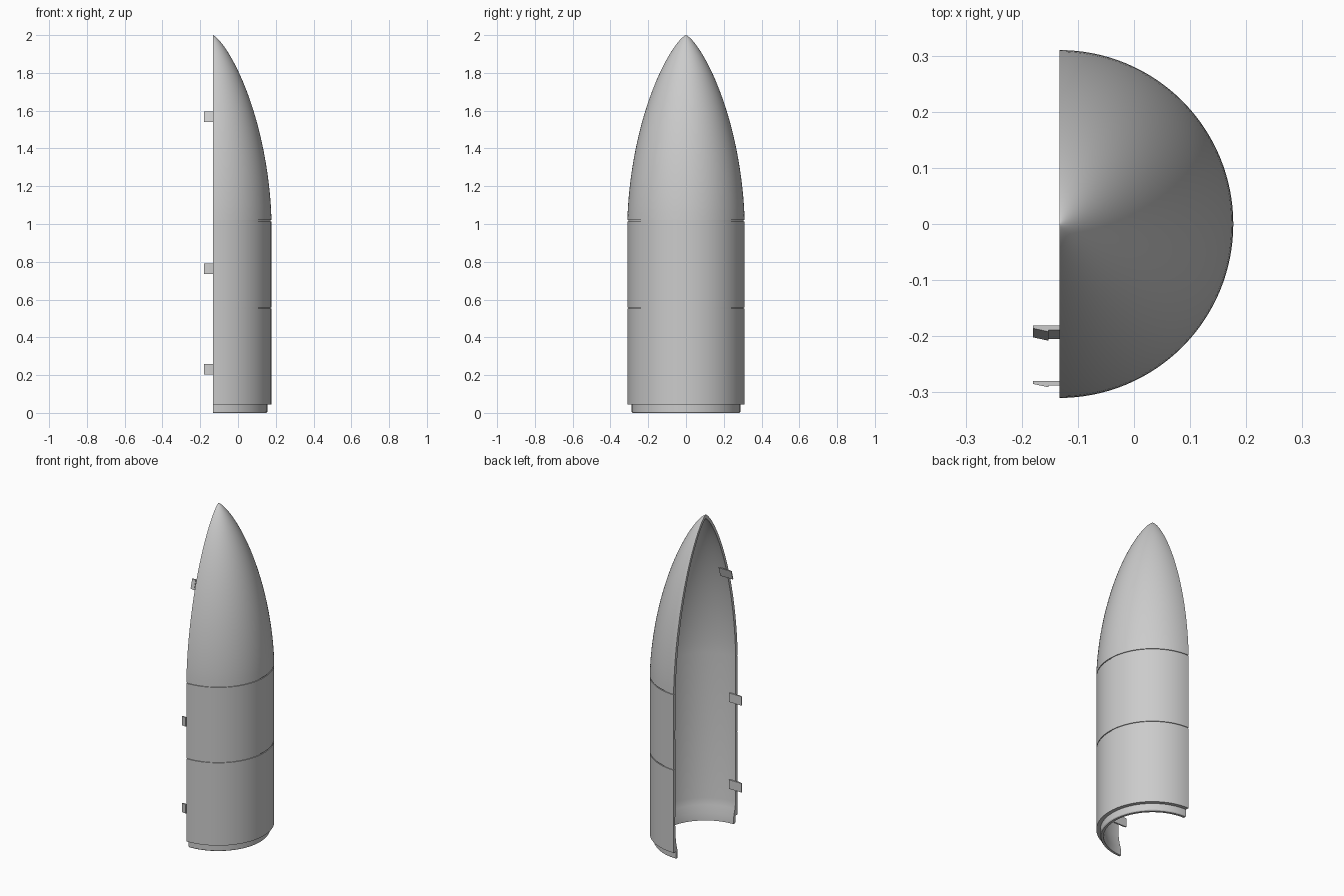
import bpy, bmesh
from math import pi, sin, cos, acos, sqrt

if "Cube" in bpy.data.objects:
    bpy.data.objects.remove(bpy.data.objects["Cube"], do_unlink=True)

AXIS_X = -0.133          # centre axis, also the split plane
R_OUT, R_IN = 0.31, 0.29
NOSE_Z = 1.02            # where the nose begins
SEGMENTS = 64

grey = bpy.data.materials.new("light_grey")
grey.use_nodes = True
grey.diffuse_color = (0.6, 0.6, 0.6, 1)
grey.node_tree.nodes["Principled BSDF"].inputs["Base Color"].default_value = (0.6, 0.6, 0.6, 1)


def make_object(name, bm):
    bmesh.ops.recalc_face_normals(bm, faces=bm.faces[:])
    mesh = bpy.data.meshes.new(name)
    bm.to_mesh(mesh)
    bm.free()
    mesh.materials.append(grey)
    obj = bpy.data.objects.new(name, mesh)
    bpy.context.collection.objects.link(obj)
    return obj


def nose_radius(z, radius, tip):
    # rounded low-drag curve, tangent to the cylinder
    a = acos(max(-1, min(1, 1 - 2 * (tip - z) / (tip - NOSE_Z))))
    return radius * sqrt(max(0, a - sin(2 * a) / 2 + 0.32 * sin(a) ** 3) / pi)


def nose(radius, tip, steps=40):
    # points crowd together towards the tip
    for i in range(1, steps + 1):
        z = NOSE_Z + (tip - NOSE_Z) * sin(i / steps * pi / 2)
        yield (0 if i == steps else nose_radius(z, radius, tip), z)


def groove(z, w=0.003, d=0.005):
    return [(R_OUT, z - w), (R_OUT - d, z - w), (R_OUT - d, z + w), (R_OUT, z + w)]


# Half shell: lip, two seam grooves and nose outside, smooth wall inside
profile = [(0.27, 0), (0.284, 0), (0.288, 0.006), (0.288, 0.045), (R_OUT, 0.045)]
profile += groove(0.555) + groove(NOSE_Z - 0.003) + list(nose(R_OUT, 2.0))
profile += list(nose(R_IN, 1.975))[::-1]
profile += [(R_IN, NOSE_Z), (R_IN, 0.13), (0.284, 0.09), (0.272, 0.045)]

bm = bmesh.new()
rings = []
for s in range(SEGMENTS + 1):
    a = -pi / 2 + pi * s / SEGMENTS
    rings.append([bm.verts.new((AXIS_X + r * cos(a), r * sin(a), z)) for r, z in profile])
for ring, after in zip(rings, rings[1:]):
    for i in range(len(profile)):
        j = (i + 1) % len(profile)
        if profile[i][0] or profile[j][0]:
            bm.faces.new((ring[i], after[i], after[j], ring[j]))
bm.faces.new(rings[0])
bm.faces.new(rings[-1])
bmesh.ops.remove_doubles(bm, verts=bm.verts[:], dist=0.00001)
shell = make_object("fairing_half_shell", bm)


def sheared_block(name, outline, z0, z1, lean):
    # vertical prism whose top leans inwards with the wall
    bm = bmesh.new()
    low = [bm.verts.new((x, y, z0)) for x, y in outline]
    high = [bm.verts.new((x, y + lean, z1)) for x, y in outline]
    bm.faces.new(low)
    bm.faces.new(high)
    for i in range(len(outline)):
        j = (i + 1) % len(outline)
        bm.faces.new((low[i], low[j], high[j], high[i]))
    return make_object(name, bm)


# Latch tabs on one edge, matching shallow slots in the other
levels = {"lower": (0.203, 0.288, 0), "middle": (0.735, 0.288, 0), "upper": (1.54, 0.205, 0.016)}
for level, (z0, wall, lean) in levels.items():
    tab = [(-0.095, -wall), (-0.152, -wall), (-0.152, -wall - 0.003), (-0.18, -wall + 0.003),
           (-0.18, -wall + 0.008), (-0.095, -wall + 0.008)]
    sheared_block(level + "_latch_tab", tab, z0, z0 + 0.055, lean)

    slot = [(-0.159, wall - 0.012), (-0.108, wall - 0.012), (-0.108, wall + 0.009), (-0.159, wall + 0.009)]
    cutter = sheared_block(level + "_slot_cutter", slot, z0, z0 + 0.055, -lean)
    cutter.hide_render = True
    cutter.hide_set(True)
    cut = shell.modifiers.new(level + "_slot", "BOOLEAN")
    cut.operation = "DIFFERENCE"
    cut.solver = "EXACT"
    cut.object = cutter

bpy.ops.object.select_all(action="DESELECT")
shell.select_set(True)
bpy.context.view_layer.objects.active = shell
bpy.ops.object.shade_smooth_by_angle(angle=0.5)
